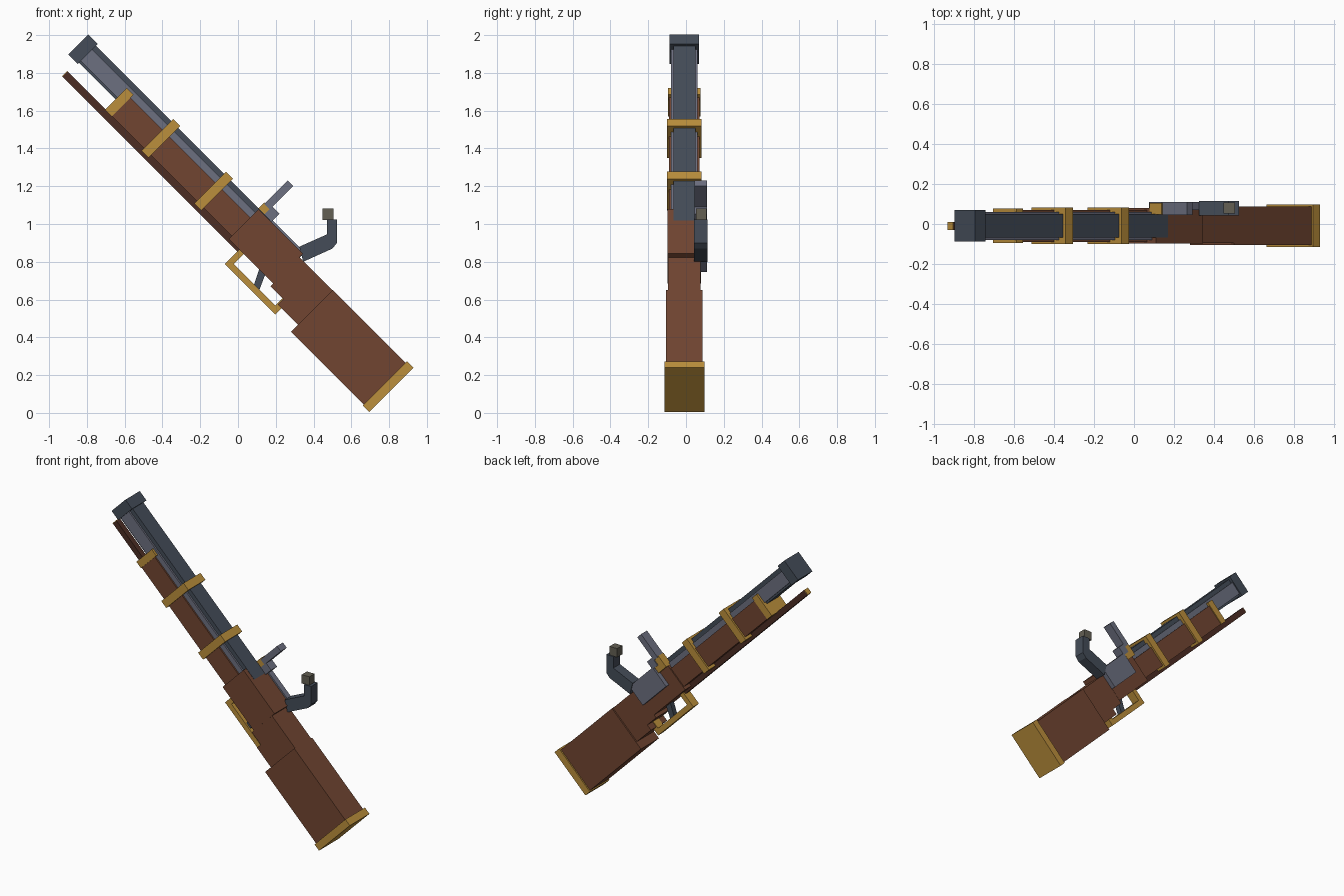
import bpy, bmesh, math
from mathutils import Vector

cube = bpy.data.objects.get("Cube")
if cube:
    bpy.data.objects.remove(cube, do_unlink=True)

TILT = math.radians(45)   # the gun leans back, muzzle up towards -x
YC = -0.009               # centre plane of the gun


def material(name, rgb):
    m = bpy.data.materials.new(name)
    m.use_nodes = True
    m.diffuse_color = (*rgb, 1)
    bsdf = m.node_tree.nodes["Principled BSDF"]
    bsdf.inputs["Base Color"].default_value = (*rgb, 1)
    bsdf.inputs["Roughness"].default_value = 0.8
    return m


WOOD = material("brown wood", (0.165, 0.060, 0.031))
DARK_WOOD = material("dark wood", (0.072, 0.026, 0.017))
BRASS = material("brass", (0.50, 0.275, 0.045))
STEEL = material("dark steel", (0.058, 0.073, 0.098))
LIGHT_STEEL = material("light steel", (0.150, 0.160, 0.215))
FLINT = material("flint", (0.125, 0.115, 0.088))


def add_object(name, bm, mat, tilted=True):
    bmesh.ops.recalc_face_normals(bm, faces=bm.faces[:])
    mesh = bpy.data.meshes.new(name)
    bm.to_mesh(mesh)
    bm.free()
    mesh.materials.append(mat)
    obj = bpy.data.objects.new(name, mesh)
    if tilted:
        obj.rotation_euler = (0, TILT, 0)
    bpy.context.collection.objects.link(obj)
    return obj


def prism(name, outline, y0, y1, mat, tilted=True):
    """Extrude an outline of (x, z) points from y0 to y1."""
    bm = bmesh.new()
    face = bm.faces.new([bm.verts.new((x, y0, z)) for x, z in outline])
    ext = bmesh.ops.extrude_face_region(bm, geom=[face])
    verts = [g for g in ext["geom"] if isinstance(g, bmesh.types.BMVert)]
    bmesh.ops.translate(bm, verts=verts, vec=Vector((0, y1 - y0, 0)))
    return add_object(name, bm, mat, tilted)


def block(name, u, v, y, mat):
    """Box along the gun: u runs to the muzzle, v upwards; y is a half width or a range."""
    y0, y1 = y if isinstance(y, tuple) else (YC - y, YC + y)
    outline = [(-u[0], v[0]), (-u[0], v[1]), (-u[1], v[1]), (-u[1], v[0])]
    return prism(name, outline, y0, y1, mat)


# Stock
block("butt_plate", (-0.488, -0.440), (0.495, 0.826), 0.106, BRASS)
block("butt_stock", (-0.440, 0.106), (0.502, 0.814), 0.097, WOOD)
block("wrist", (0.106, 0.352), (0.595, 0.812), 0.087, WOOD)
block("wrist_underside", (0.106, 0.257), (0.555, 0.595), 0.087, WOOD)
block("receiver", (0.352, 0.686), (0.617, 0.840), 0.088, WOOD)
block("fore_stock", (0.686, 1.600), (0.638, 0.778), 0.080, WOOD)

# Ramrod with a brass end
block("ramrod", (0.600, 1.915), (0.602, 0.640), 0.020, DARK_WOOD)
block("ramrod_tip", (1.915, 1.919), (0.602, 0.640), 0.020, BRASS)

# Barrel: a tall core with wider cheeks, and the muzzle block
block("barrel_core", (0.600, 1.910), (0.715, 0.842), 0.058, STEEL)
block("barrel_cheeks", (0.660, 1.908), (0.728, 0.814), 0.070, LIGHT_STEEL)
block("muzzle", (1.906, 1.977), (0.707, 0.855), 0.078, STEEL)

# Barrel bands
for name, u0, u1, v0, v1, half in (
        ("rear_band", 0.895, 0.948, 0.620, 0.858, 0.092),
        ("middle_band", 1.290, 1.343, 0.620, 0.858, 0.092),
        ("front_band", 1.583, 1.632, 0.636, 0.800, 0.086)):
    block(name, (u0, u1), (v0, v1), half, BRASS)

# Trigger guard and trigger
block("guard_front", (0.573, 0.607), (0.507, 0.625), 0.030, BRASS)
block("guard_bottom", (0.229, 0.607), (0.507, 0.542), 0.030, BRASS)
block("guard_rear", (0.229, 0.263), (0.507, 0.610), 0.030, BRASS)
prism("trigger", [(-0.470, 0.640), (-0.425, 0.640), (-0.378, 0.535), (-0.412, 0.525)],
      YC - 0.018, YC + 0.018, STEEL)

# Lock on the left side: plate, pan and striker
block("lock_plate", (0.350, 0.600), (0.705, 0.850), (0.070, 0.110), LIGHT_STEEL)
block("pan", (0.608, 0.690), (0.800, 0.885), (0.048, 0.104), BRASS)
block("striker_foot", (0.590, 0.645), (0.840, 0.900), (0.046, 0.110), LIGHT_STEEL)
block("striker", (0.643, 0.684), (0.880, 1.057), (0.046, 0.110), LIGHT_STEEL)

# Hammer (upright coordinates) holding the flint
prism("hammer", [(0.325, 0.880), (0.471, 0.945), (0.471, 1.024), (0.524, 1.024),
                 (0.524, 0.900), (0.500, 0.870), (0.345, 0.800)],
      0.043, 0.115, STEEL, tilted=False)
prism("flint", [(0.447, 1.022), (0.505, 1.022), (0.505, 1.082), (0.447, 1.082)],
      0.052, 0.108, FLINT, tilted=False)
